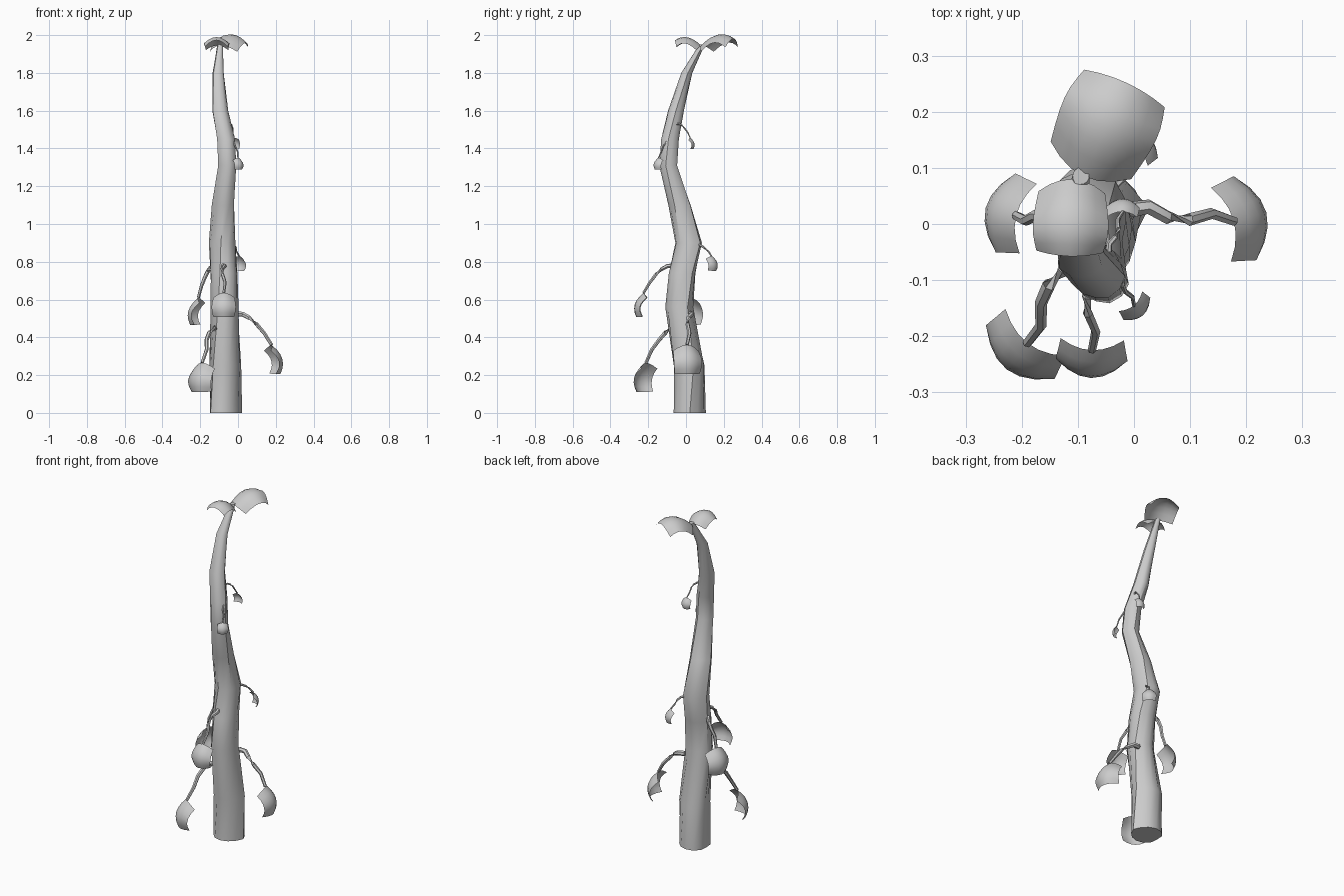
import bpy, bmesh, math
from mathutils import Vector

if "Cube" in bpy.data.objects:
    bpy.data.objects.remove(bpy.data.objects["Cube"])


def make_object(name, verts, faces):
    me = bpy.data.meshes.new(name)
    me.from_pydata(verts, [], faces)
    bm = bmesh.new()
    bm.from_mesh(me)
    bmesh.ops.recalc_face_normals(bm, faces=bm.faces)
    bm.to_mesh(me)
    bm.free()
    ob = bpy.data.objects.new(name, me)
    bpy.context.collection.objects.link(ob)
    bpy.ops.object.select_all(action='DESELECT')
    ob.select_set(True)
    bpy.context.view_layer.objects.active = ob
    bpy.ops.object.shade_smooth_by_angle(angle=math.radians(40))


def skin_rings(name, rings):
    # bridge equal-sized rings and cap both ends
    n = len(rings[0])
    verts = [v for r in rings for v in r]
    faces = [(i * n + j, i * n + (j + 1) % n, (i + 1) * n + (j + 1) % n, (i + 1) * n + j)
             for i in range(len(rings) - 1) for j in range(n)]
    faces += [tuple(range(n)), tuple(range(len(verts) - n, len(verts)))]
    make_object(name, verts, faces)


# Crooked trunk: x, y, z, radius at each bend, with shallow twisting bark ridges
trunk = [(-.07, .02, 0, .085), (-.07, .018, .25, .083), (-.07, -.034, .56, .074),
         (-.073, -.019, .74, .072), (-.08, .016, .9, .071), (-.076, -.033, 1.1, .059),
         (-.056, -.095, 1.31, .047), (-.064, -.087, 1.45, .047), (-.095, -.055, 1.6, .042),
         (-.106, .003, 1.8, .03), (-.095, .085, 1.95, .015)]
rings = []
for x, y, z, r in trunk:
    ring = []
    for j in range(12):
        a = math.tau * j / 12
        rr = r * (1 + .05 * math.cos(3 * a) + .03 * math.cos(5 * a + z))
        ring.append((x + rr * math.cos(a + z), y + rr * math.sin(a + z), z))
    rings.append(ring)
skin_rings("trunk", rings)


# Thin crooked twig that leaves the trunk level and then droops
def twig(name, start, end, radius):
    start, end = Vector(start), Vector(end)
    d = end - start
    ctrl = start + Vector((d.x * .45, d.y * .45, .01))
    sway = Vector((-d.y, d.x, 0)).normalized()
    pts = []
    for i in range(6):
        u = i / 5
        p = start * (1 - u) ** 2 + ctrl * 2 * u * (1 - u) + end * u * u
        pts.append(p + sway * d.length * .04 * math.sin(i * math.pi * .6))
    rings = []
    for i, p in enumerate(pts):
        t = (pts[min(i + 1, 5)] - pts[max(i - 1, 0)]).normalized()
        u = t.orthogonal().normalized()
        v = t.cross(u)
        r = radius * (1 - i * .08)
        rings.append([p + r * (u * math.cos(a) + v * math.sin(a))
                      for a in (math.tau * k / 6 for k in range(6))])
    skin_rings(name, rings)


# Leaf: a sheet arched along its midrib and folded down to both sides
# arc = reach and rise of the middle, then of the tip, as parts of the width
def leaf(name, base, yaw, width, arc=(.36, -.47, .3, -1)):
    a = math.radians(yaw)
    out = Vector((math.cos(a), math.sin(a), 0)) * width
    side = Vector((-math.sin(a), math.cos(a), 0))
    up = Vector((0, 0, width))
    base = Vector(base)
    mid = base + out * arc[0] + up * arc[1]
    tip = base + out * arc[2] + up * arc[3]
    ctrl = 2 * mid - (base + tip) / 2
    n_seg = 6
    m = n_seg + 1
    verts = []
    for i in range(m):
        u = i / n_seg
        p = base * (1 - u) ** 2 + ctrl * 2 * u * (1 - u) + tip * u * u
        t = ((ctrl - base) * (1 - u) + (tip - ctrl) * u).normalized()
        n = t.cross(side).normalized()
        w = width * (.44 + .06 * math.sin(math.pi * u))
        for j in range(m):
            s = 2 * j / n_seg - 1
            verts.append(p + side * w * s + (t * .1 * u - n * .25) * width * s * s)
    faces = [(k, k + 1, k + m + 1, k + m)
             for i in range(n_seg) for k in range(i * m, i * m + n_seg)]
    make_object(name, verts, faces)


# Side shoots: where the twig starts, where its leaf hangs, leaf yaw, leaf width
shoots = {
    "right": ((-.01, .025, .525), (.178, .005, .36), 15, .155),
    "front_left": ((-.12, -.05, .45), (-.19, -.212, .265), 232, .155),
    "front": ((-.08, -.07, .78), (-.075, -.225, .635), 268, .128),
    "left": ((-.13, .005, .77), (-.21, .015, .61), 166, .145),
    "back": ((-.04, .05, .89), (.006, .135, .83), 50, .078),
    "upper_back": ((-.045, -.05, 1.53), (-.02, .022, 1.457), 88, .06),
    "upper_front": ((-.03, -.085, 1.44), (0, -.145, 1.35), 310, .062),
}
for name, (start, end, yaw, width) in shoots.items():
    twig(name + "_twig", start, end, width * .095)
    leaf(name + "_leaf", end, yaw, width)

# Crown leaves at the trunk tip
crown_arc = (.53, .32, 1.02, .21)
leaf("crown_front_leaf", (-.11, .08, 1.945), 268, .135, crown_arc)
leaf("crown_back_leaf", (-.09, .085, 1.945), 65, .18, crown_arc)
